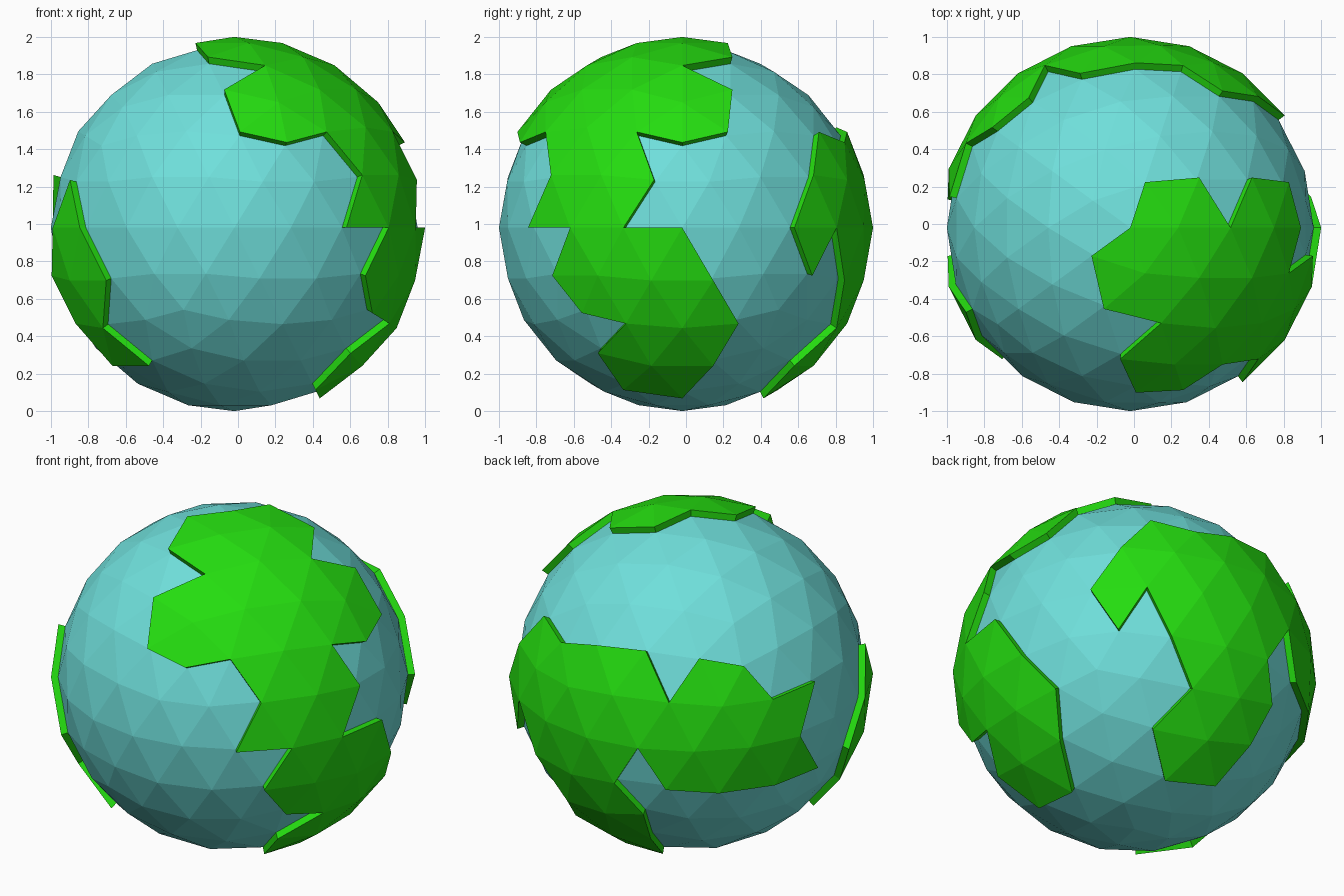
import bpy, bmesh
from math import radians, cos, sin, pi
from mathutils import Vector

cube = bpy.data.objects.get("Cube")
if cube:
    bpy.data.objects.remove(cube)

SEA, LAND = 0.98, 1.02
CENTRE = Vector((-0.02, -0.02, 0.98))

# Coastlines as (longitude, latitude) in degrees, clockwise seen from outside
COASTS = {
    "large_continent": [
        (0, 90), (72, 75), (36, 63), (0, 58), (22, 46), (16, 30), (0, 27),
        (-16, 30), (-9, 15), (-18, 0), (0, 0), (10, -16), (20, -30),
        (14, -46), (0, -63), (-36, -58), (-36, -41), (-20, -30), (-36, -27),
        (-45, -15), (-36, 0), (-54, 0), (-46, 16), (-56, 30), (-72, 27),
        (-88, 30), (-94, 46), (-72, 58), (-108, 63), (-144, 75)],
    "rear_continent": [
        (56, 30), (72, 27), (88, 30), (108, 32), (118, 16), (128, 30),
        (144, 27), (153, 15), (170, 16), (162, 0), (171, -15), (154, -16),
        (134, -16), (117, -15), (108, 0), (99, -15), (108, -27), (108, -41),
        (108, -58), (72, -63), (58, -46), (72, -32), (62, -16), (54, 0),
        (45, -15), (36, 0), (46, 16)],
    "small_continent": [
        (-153, 15), (-144, 0), (-134, -16), (-144, -32), (-130, -46),
        (-158, -46), (-164, -30), (-171, -15), (-162, 0)],
}


def make_material(name, colour):
    mat = bpy.data.materials.new(name)
    mat.use_nodes = True
    mat.diffuse_color = colour
    for node in mat.node_tree.nodes:
        if node.type == 'BSDF_PRINCIPLED':
            node.inputs["Base Color"].default_value = colour
            node.inputs["Roughness"].default_value = 0.9
    return mat


def new_sphere():
    bm = bmesh.new()
    bmesh.ops.create_icosphere(bm, subdivisions=3, radius=SEA)
    return bm


def finish(bm, name, mat):
    bmesh.ops.recalc_face_normals(bm, faces=bm.faces[:])
    mesh = bpy.data.meshes.new(name)
    bm.to_mesh(mesh)
    bm.free()
    mesh.materials.append(mat)
    obj = bpy.data.objects.new(name, mesh)
    obj.location = CENTRE
    bpy.context.collection.objects.link(obj)
    return obj


def direction(lon, lat):
    lon, lat = radians(lon), radians(lat)
    return Vector((cos(lat) * cos(lon), cos(lat) * sin(lon), sin(lat)))


def winding(point, outline):
    """Signed angle that a closed outline on the sphere turns about a point."""
    axis = point.normalized()
    side = axis.orthogonal().normalized()
    up = axis.cross(side)
    flat = [Vector((p.dot(side), p.dot(up))) for p in outline]
    # 2D angle_signed is positive clockwise
    return sum(a.angle_signed(b) for a, b in zip(flat, flat[1:] + flat[:1]))


def make_continent(name, coast, mat):
    bm = new_sphere()
    # Snap the coast to the sphere's own corners
    outline = []
    for lon, lat in coast:
        d = direction(lon, lat)
        outline.append(max((v.co for v in bm.verts), key=d.dot).copy())
    # Keep the facets inside the coast
    sea = [f for f in bm.faces
           if winding(f.calc_center_median(), outline) < pi]
    bmesh.ops.delete(bm, geom=sea, context='FACES')
    # Raise them into a slab with cliff edges
    result = bmesh.ops.extrude_face_region(bm, geom=bm.faces[:])
    for v in result["geom"]:
        if isinstance(v, bmesh.types.BMVert):
            v.co *= LAND / SEA
    return finish(bm, name, mat)


ocean_blue = make_material("ocean_blue", (0.16, 0.74, 0.71, 1))
land_green = make_material("land_green", (0.018, 0.72, 0.005, 1))

finish(new_sphere(), "ocean", ocean_blue)
for part, coast in COASTS.items():
    make_continent(part, coast, land_green)
